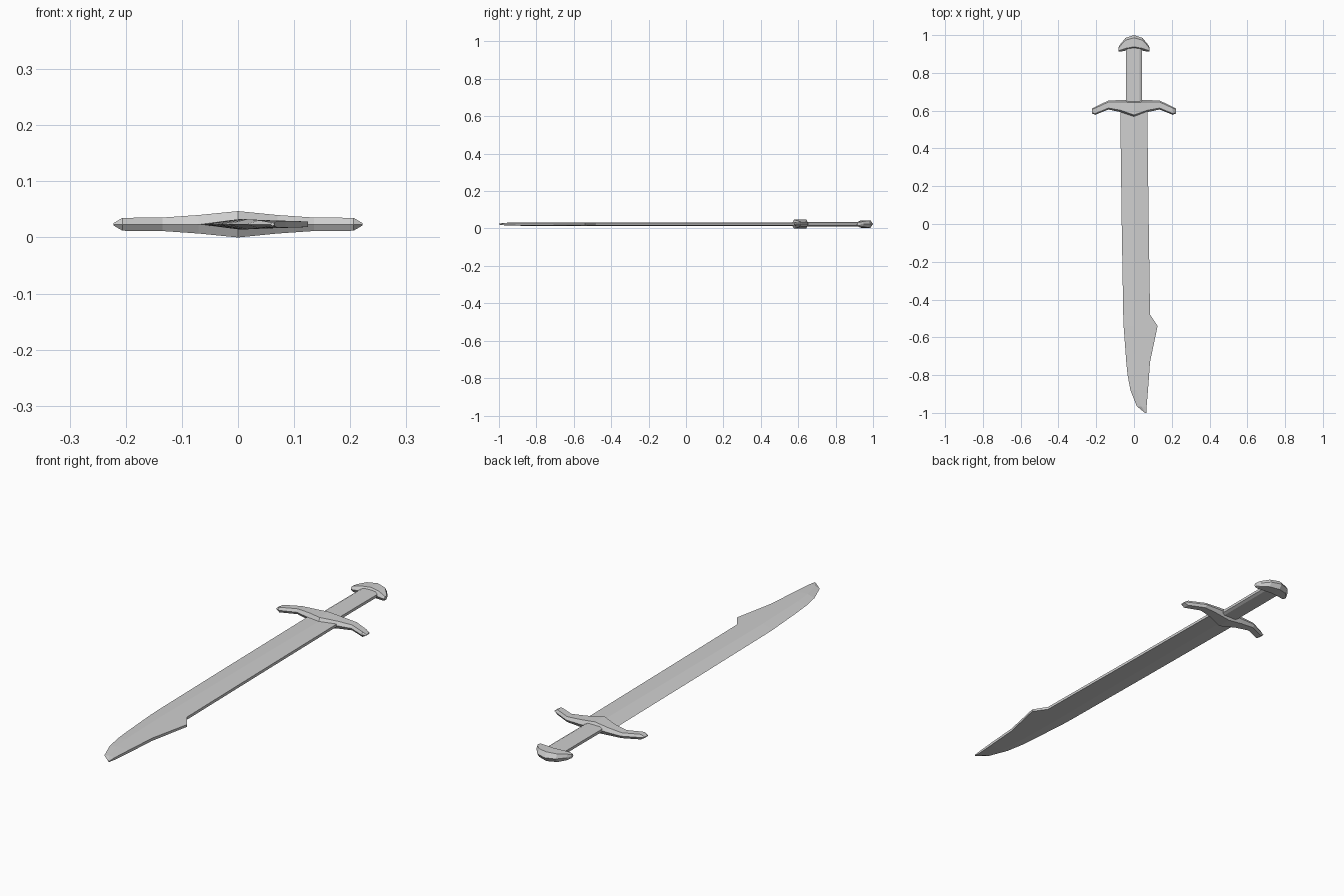
import bpy
import bmesh

if "Cube" in bpy.data.objects:
    bpy.data.objects.remove(bpy.data.objects["Cube"], do_unlink=True)

MID = 0.0235  # height of the sword's flat centre plane

steel = bpy.data.materials.new("plain_grey")
steel.use_nodes = True
GREY = (0.62, 0.62, 0.62, 1)
steel.diffuse_color = GREY
steel.node_tree.nodes["Principled BSDF"].inputs["Base Color"].default_value = GREY


def loft(name, rings):
    """Skin a list of equal-length point rings and cap both ends."""
    bm = bmesh.new()
    loops = [[bm.verts.new((x, y, MID + z)) for x, y, z in ring] for ring in rings]
    n = len(loops[0])
    for a, b in zip(loops, loops[1:]):
        for i in range(n):
            j = (i + 1) % n
            bm.faces.new((a[i], a[j], b[j], b[i]))
    bm.faces.new(loops[0])
    bm.faces.new(loops[-1])
    bmesh.ops.recalc_face_normals(bm, faces=bm.faces[:])
    mesh = bpy.data.meshes.new(name)
    bm.to_mesh(mesh)
    bm.free()
    mesh.materials.append(steel)
    obj = bpy.data.objects.new(name, mesh)
    bpy.context.collection.objects.link(obj)
    return obj


def crossbar(name, half):
    """Mirrored bar along x with a ridged front and back.
    Stations: x, front y, back y, half thickness, bevel."""
    stations = [(-s[0],) + s[1:] for s in reversed(half) if s[0] > 0] + half
    rings = []
    for x, front, back, h, bevel in stations:
        rings.append([(x, front, 0), (x, front + bevel, h), (x, back - bevel, h),
                      (x, back, 0), (x, back - bevel, -h), (x, front + bevel, -h)])
    return loft(name, rings)


# Blade: sharp on one side, central ridge, flat spine on the other
# y, sharp edge x, ridge x, spine x, ridge half height, spine half height
blade = [
    (0.62, -0.073, 0, 0.07, 0.009, 0.006),
    (0.0, -0.065, 0, 0.078, 0.009, 0.006),
    (-0.48, -0.057, 0, 0.085, 0.009, 0.006),
    (-0.54, -0.055, 0, 0.125, 0.009, 0.005),
    (-0.73, -0.041, 0.005, 0.085, 0.009, 0.006),
    (-0.80, -0.034, 0.008, 0.08, 0.009, 0.006),
    (-0.88, -0.019, 0.016, 0.074, 0.009, 0.006),
    (-0.965, 0.015, 0.038, 0.067, 0.007, 0.005),
    (-1.0, 0.058, 0.061, 0.065, 0.003, 0.002),
]
loft("blade", [[(edge, y, 0), (ridge, y, rh), (spine, y, sh),
                (spine, y, -sh), (ridge, y, -rh)]
               for y, edge, ridge, spine, rh, sh in blade])

# Guard: thick in the middle, arms swept towards the blade
crossbar("guard", [
    (0, 0.564, 0.656, 0.0235, 0.013),
    (0.07, 0.592, 0.656, 0.0165, 0.01),
    (0.135, 0.606, 0.654, 0.012, 0.008),
    (0.206, 0.578, 0.62, 0.0115, 0.007),
    (0.222, 0.585, 0.612, 0.002, 0.004),
])

# Grip: straight eight-sided bar
grip_profile = [(-0.042, -0.006), (-0.03, -0.012), (0.03, -0.012), (0.042, -0.006),
                (0.042, 0.006), (0.03, 0.012), (-0.03, 0.012), (-0.042, 0.006)]
loft("grip", [[(x, y, z) for x, z in grip_profile] for y in (0.64, 0.94)])

# Pommel: domed cap with drooping corners
crossbar("pommel", [
    (0, 0.924, 1.0, 0.0205, 0.014),
    (0.045, 0.918, 0.985, 0.018, 0.012),
    (0.074, 0.912, 0.95, 0.013, 0.008),
    (0.083, 0.914, 0.934, 0.008, 0.005),
])
